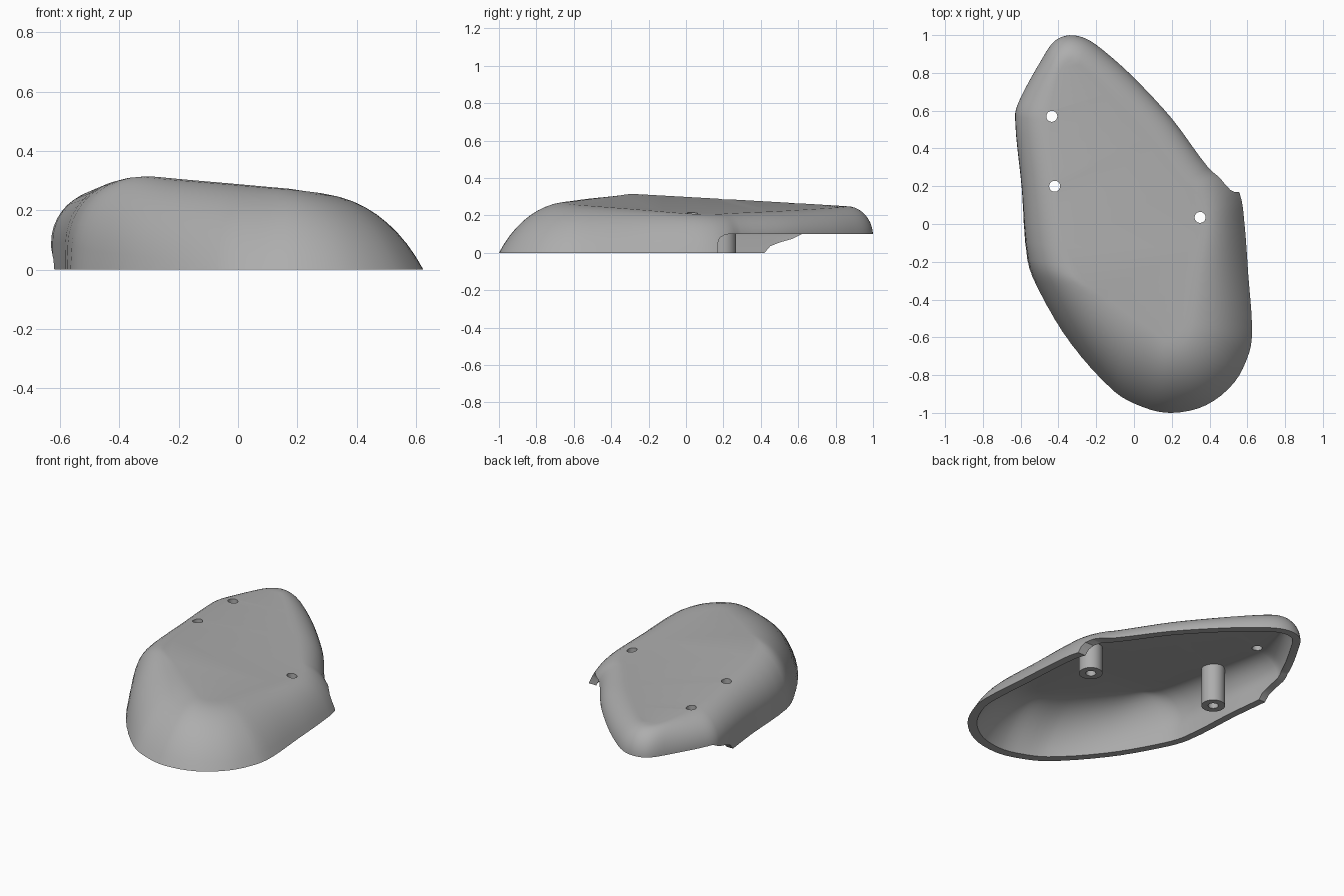
import bpy, bmesh, math
from mathutils import Vector

if "Cube" in bpy.data.objects:
    bpy.data.objects.remove(bpy.data.objects["Cube"])

GREY = (0.42, 0.42, 0.42, 1)
mat = bpy.data.materials.new("plain_grey")
mat.use_nodes = True
mat.diffuse_color = GREY
mat.node_tree.nodes["Principled BSDF"].inputs["Base Color"].default_value = GREY

WALL = 0.045
ARC_STEPS = 10


def make_object(name, bm):
    mesh = bpy.data.meshes.new(name)
    bm.to_mesh(mesh)
    bm.free()
    mesh.materials.append(mat)
    ob = bpy.data.objects.new(name, mesh)
    bpy.context.collection.objects.link(ob)
    return ob


def prism(name, profile, x0, x1):
    """Extrude a (y, z) profile along x."""
    bm = bmesh.new()
    face = bm.faces.new([bm.verts.new((x0, y, z)) for y, z in profile])
    out = bmesh.ops.extrude_face_region(bm, geom=[face])
    moved = [v for v in out["geom"] if isinstance(v, bmesh.types.BMVert)]
    bmesh.ops.translate(bm, verts=moved, vec=(x1 - x0, 0, 0))
    bmesh.ops.recalc_face_normals(bm, faces=bm.faces)
    return make_object(name, bm)


def cylinder(name, x, y, radius, z0, z1):
    bm = bmesh.new()
    bmesh.ops.create_cone(bm, cap_ends=True, segments=32, radius1=radius,
                          radius2=radius, depth=z1 - z0)
    bmesh.ops.translate(bm, verts=bm.verts, vec=(x, y, (z0 + z1) / 2))
    return make_object(name, bm)


def apply_modifier(ob, mod):
    bpy.ops.object.select_all(action='DESELECT')
    bpy.context.view_layer.objects.active = ob
    ob.select_set(True)
    bpy.ops.object.modifier_apply(modifier=mod.name)


def cut(ob, cutter):
    mod = ob.modifiers.new("cut", 'BOOLEAN')
    mod.operation = 'DIFFERENCE'
    mod.solver = 'EXACT'
    mod.object = cutter
    apply_modifier(ob, mod)


def smooth(ob, degrees):
    bpy.ops.object.select_all(action='DESELECT')
    bpy.context.view_layer.objects.active = ob
    ob.select_set(True)
    bpy.ops.object.shade_smooth_by_angle(angle=math.radians(degrees))


def roof_height(x, y):
    """Sloping top plane that falls away along the left-hand ridge."""
    return 0.31 - 0.13 * (x + 0.28) - 0.058 * (y + 0.25) - 0.12 * max(0, -0.3 - x)


# Outline: wall foot x, y, roof edge x, y, outward flare of the wall
OUTLINE = [
    (.2, -1, .17, -.62, 1), (.38, -.96, .21, -.61, 1), (.53, -.84, .24, -.58, 1),
    (.61, -.68, .26, -.54, 1), (.625, -.55, .27, -.48, 1), (.605, -.27, .31, -.25, 1),
    (.585, 0, .36, 0, 1), (.56, .16, .35, .1, 1), (.5, .24, .31, .17, .7),
    (.4, .3, .26, .22, .2), (.2, .56, .07, .46, 0), (0, .775, -.11, .66, 0),
    (-.15, .91, -.22, .78, 0), (-.25, .98, -.29, .84, 0), (-.34, 1, -.34, .86, 0),
    (-.42, .97, -.38, .83, 0), (-.49, .87, -.41, .77, 0), (-.605, .66, -.44, .62, 0),
    (-.63, .57, -.45, .54, 0), (-.595, .2, -.41, .2, 0), (-.56, -.19, -.34, -.22, .1),
    (-.49, -.36, -.29, -.3, .3), (-.33, -.62, -.18, -.37, .5),
    (-.1, -.88, -.02, -.49, .8), (.05, -.97, .1, -.57, 1)]


def smooth_loop(points, steps):
    """Closed spline through the outline, with tangents scaled to each span."""
    pts = [Vector(p) for p in points]
    n = len(pts)

    def gap(i):
        return (pts[(i + 1) % n].to_2d() - pts[i % n].to_2d()).length

    def tangent(i):
        return (pts[(i + 1) % n] - pts[i - 1]) / (gap(i) + gap(i - 1))

    loop = []
    for i in range(n):
        a, b, d = pts[i], pts[(i + 1) % n], gap(i)
        ta, tb = tangent(i) * d, tangent((i + 1) % n) * d
        for k in range(steps):
            t = k / steps
            s = t * t * (3 - 2 * t)
            loop.append(a * (1 - s) + b * s + ta * (t * (1 - t) ** 2)
                        - tb * (t * t * (1 - t)))
    return loop


def wall_column(p):
    """One vertical strip of the wall, from below the floor to the roof edge."""
    foot, edge = Vector((p[0], p[1])), Vector((p[2], p[3]))
    flare = min(1, max(0, p[4]))
    start, z0 = math.radians(37) * flare, 0.09 * (1 - flare)
    height = roof_height(*edge) - z0
    span = foot - edge
    lean = math.tan(start) * (1 - math.sin(start)) / (height * math.cos(start))
    low = foot + span * lean * (z0 + 0.08)
    column = [(low.x, low.y, -0.08)]
    for k in range(ARC_STEPS + 1):
        a = start + (math.pi / 2 - start) * k / ARC_STEPS
        q = edge + span * math.cos(a) / math.cos(start)
        rise = (math.sin(a) - math.sin(start)) / (1 - math.sin(start))
        column.append((q.x, q.y, z0 + height * rise))
    return column


# Domed cover shell
bm = bmesh.new()
cols = [[bm.verts.new(c) for c in wall_column(p)] for p in smooth_loop(OUTLINE, 4)]
for i, col in enumerate(cols):
    nxt = cols[(i + 1) % len(cols)]
    for k in range(len(col) - 1):
        bm.faces.new((col[k], nxt[k], nxt[k + 1], col[k + 1]))
roof = bm.faces.new([col[-1] for col in cols])
bmesh.ops.triangulate(bm, faces=[roof])
shell = make_object("cover_shell", bm)
thick = shell.modifiers.new("wall", 'SOLIDIFY')
thick.thickness = WALL
thick.offset = -1
thick.use_even_offset = True
apply_modifier(shell, thick)

# Trim the foot flat and open the rear underside
cutters = [
    prism("floor_cutter", [(-2, -1), (2, -1), (2, 0), (-2, 0)], -2, 2),
    prism("rear_cutter_a", [(.17, -.2), (.17, .05), (.18, .08), (.21, .097),
                            (.23, .1), (2, .1), (2, -.2)], 0, 2),
    prism("rear_cutter_b", [(.42, -.2), (.42, 0), (.45, .035), (.5, .055), (.57, .075),
                            (.62, .1), (2, .1), (2, -.2)], -2, .01)]
for c in cutters:
    cut(shell, c)

# Screw posts and through holes
HOLES = [("rear_hole", -.435, .57, False), ("side_post", -.42, .2, True),
         ("front_post", .35, .035, True)]
for name, x, y, has_post in HOLES:
    drill = cylinder(name + "_cutter", x, y, 0.029, -1, 1)
    cutters.append(drill)
    cut(shell, drill)
    if has_post:
        post = cylinder(name, x, y, 0.067, 0, roof_height(x, y) - 0.025)
        cut(post, drill)
        smooth(post, 35)

for c in cutters:
    bpy.data.objects.remove(c)
smooth(shell, 35)
